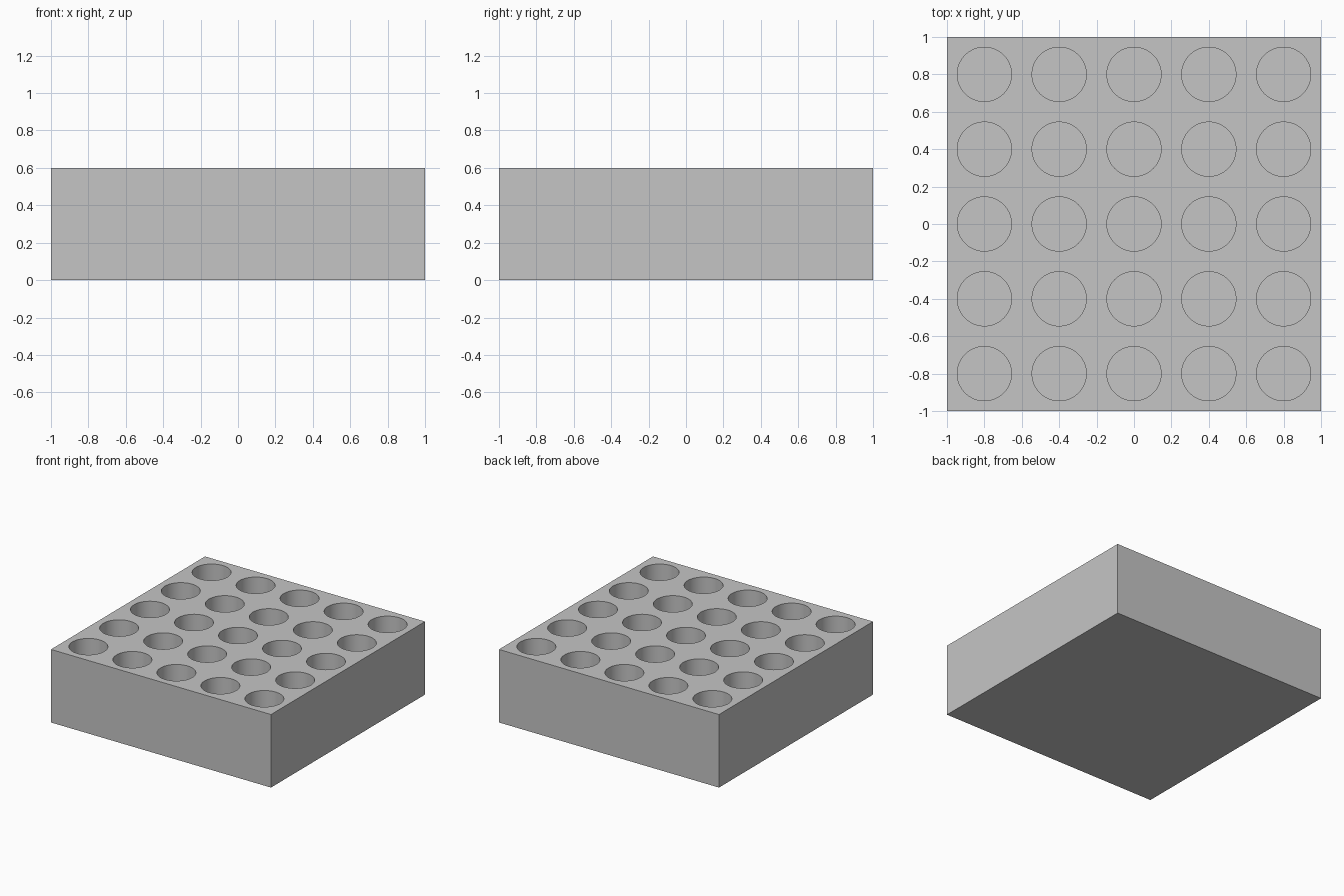
import bpy
import bmesh
from mathutils import Matrix

if "Cube" in bpy.data.objects:
    bpy.data.objects.remove(bpy.data.objects["Cube"])

SIZE, HEIGHT = 2.0, 0.6
COUNT, PITCH = 5, 0.4
RADIUS, FLOOR = 0.145, 0.1

grey = bpy.data.materials.new("light grey")
grey.diffuse_color = (0.56, 0.56, 0.56, 1)
grey.use_nodes = True
grey.node_tree.nodes["Principled BSDF"].inputs["Base Color"].default_value = grey.diffuse_color


def make_object(name, bm):
    mesh = bpy.data.meshes.new(name)
    bm.to_mesh(mesh)
    bm.free()
    mesh.materials.append(grey)
    obj = bpy.data.objects.new(name, mesh)
    bpy.context.collection.objects.link(obj)
    return obj


# Solid block
bm = bmesh.new()
bmesh.ops.create_cube(bm, size=1, matrix=Matrix.Translation((0, 0, HEIGHT / 2))
                      @ Matrix.Diagonal((SIZE, SIZE, HEIGHT, 1)))
block = make_object("holder_block", bm)

# Grid of round cutters, reaching above the top face
bm = bmesh.new()
top = HEIGHT + 0.1
for i in range(COUNT):
    for j in range(COUNT):
        x, y = ((k - (COUNT - 1) / 2) * PITCH for k in (i, j))
        bmesh.ops.create_cone(bm, cap_ends=True, segments=64, radius1=RADIUS,
                              radius2=RADIUS, depth=top - FLOOR,
                              matrix=Matrix.Translation((x, y, (top + FLOOR) / 2)))
cutter = make_object("hole_cutter", bm)
cutter.hide_render = True

# Cut the blind holes and bake the result
cut = block.modifiers.new("holes", 'BOOLEAN')
cut.operation = 'DIFFERENCE'
cut.solver = 'EXACT'
cut.object = cutter
bpy.context.view_layer.objects.active = block
block.select_set(True)
bpy.ops.object.modifier_apply(modifier=cut.name)
bpy.data.objects.remove(cutter)

# Smooth hole walls with sharp rims
bpy.ops.object.shade_smooth_by_angle()
